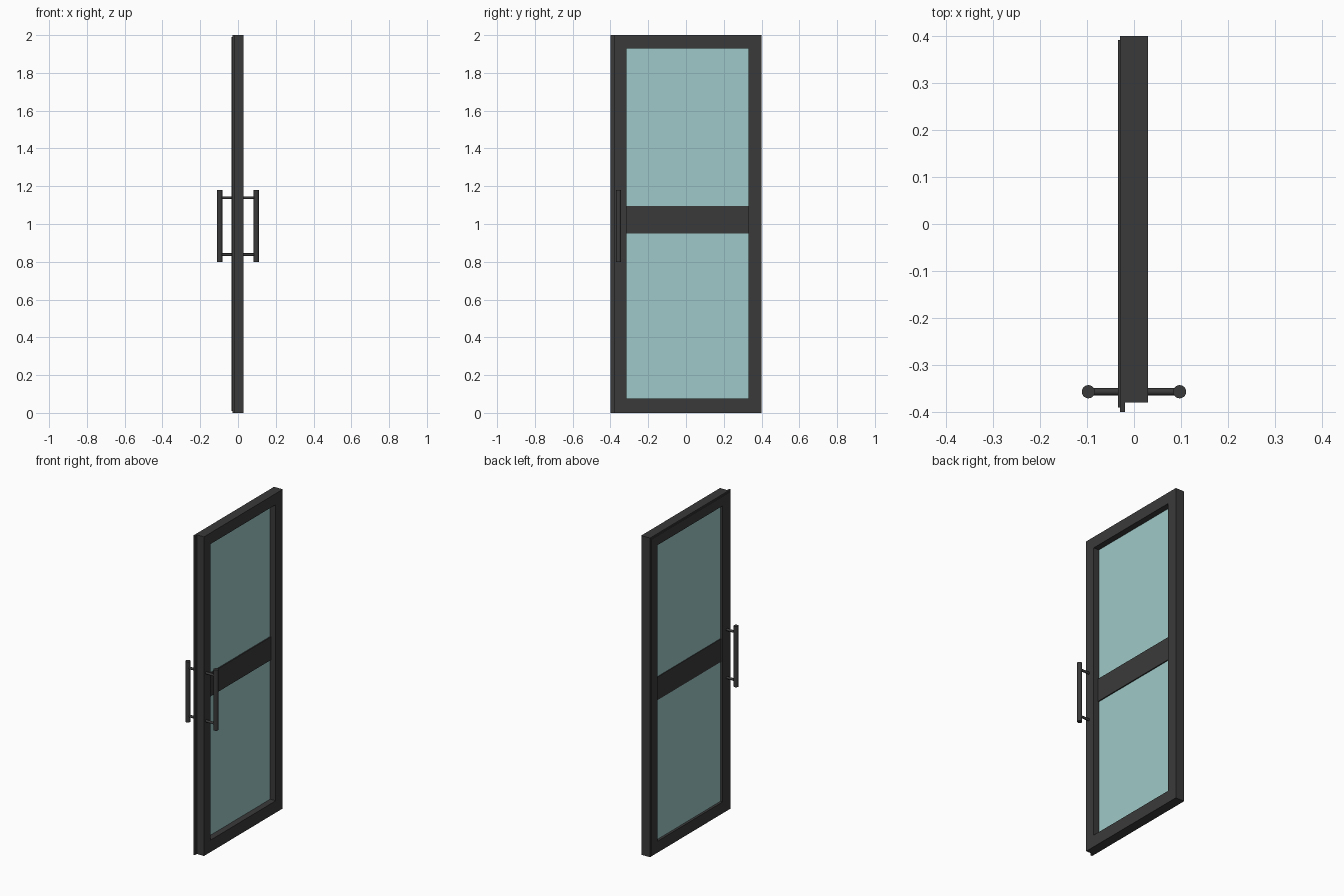
import bpy
import bmesh
from mathutils import Matrix, Vector

cube = bpy.data.objects.get("Cube")
if cube:
    bpy.data.objects.remove(cube, do_unlink=True)


def material(name, rgb):
    mat = bpy.data.materials.new(name)
    mat.use_nodes = True
    color = (*rgb, 1.0)
    mat.diffuse_color = color
    mat.node_tree.nodes["Principled BSDF"].inputs["Base Color"].default_value = color
    return mat


METAL = material("dark grey metal", (0.042, 0.042, 0.042))
GLASS = material("pale teal glass", (0.347, 0.584, 0.578))


def finish(name, bm, mat):
    bmesh.ops.recalc_face_normals(bm, faces=bm.faces)
    mesh = bpy.data.meshes.new(name)
    bm.to_mesh(mesh)
    bm.free()
    mesh.materials.append(mat)
    obj = bpy.data.objects.new(name, mesh)
    bpy.context.collection.objects.link(obj)
    return obj


def box(name, x, y, z, mat):
    """Box from (min, max) ranges."""
    bm = bmesh.new()
    bmesh.ops.create_cube(bm, size=1)
    for v in bm.verts:
        v.co = [(r[0] + r[1]) / 2 + c * (r[1] - r[0]) for r, c in zip((x, y, z), v.co)]
    return finish(name, bm, mat)


def frame(name, x, outer, inner, mat):
    """Rectangular ring, extruded along x; outer and inner are (y range, z range)."""
    bm = bmesh.new()

    def loop(rect, depth):
        (y0, y1), (z0, z1) = rect
        return [bm.verts.new((depth, y, z)) for y, z in ((y0, z0), (y1, z0), (y1, z1), (y0, z1))]

    loops = [loop(outer, x[0]), loop(outer, x[1]), loop(inner, x[1]), loop(inner, x[0])]
    for a, b in zip(loops, loops[1:] + loops[:1]):
        for i in range(4):
            j = (i + 1) % 4
            bm.faces.new((a[i], a[j], b[j], b[i]))
    return finish(name, bm, mat)


def rod(name, start, end, radius, mat):
    """Capped cylinder between two points."""
    start, end = Vector(start), Vector(end)
    axis = end - start
    turn = axis.to_track_quat("Z", "Y").to_matrix().to_4x4()
    bm = bmesh.new()
    bmesh.ops.create_cone(bm, cap_ends=True, segments=32, radius1=radius, radius2=radius,
                          depth=axis.length,
                          matrix=Matrix.Translation((start + end) / 2) @ turn)
    obj = finish(name, bm, mat)
    bpy.ops.object.select_all(action="DESELECT")
    obj.select_set(True)
    bpy.context.view_layer.objects.active = obj
    bpy.ops.object.shade_smooth_by_angle()
    return obj


# Door leaf: main frame, thin facing frame and closing lip
opening_y = (-0.315, 0.33)
opening = (opening_y, (0.075, 1.93))
frame("door_frame", (-0.03, 0.03), ((-0.38, 0.4), (0, 2)), opening, METAL)
frame("facing_frame", (-0.034, -0.03), ((-0.39, 0.392), (0.01, 1.99)), opening, METAL)
box("closing_lip", (-0.03, -0.019), (-0.4, -0.38), (0, 2), METAL)

# Glass panes and the rail between them
rail_z = (0.95, 1.095)
box("lower_glass", (-0.019, -0.008), opening_y, (opening[1][0], rail_z[0]), GLASS)
box("upper_glass", (-0.019, -0.008), opening_y, (rail_z[1], opening[1][1]), GLASS)
box("middle_rail", (-0.023, -0.001), opening_y, rail_z, METAL)

# Pull handles on both faces
handle_y = -0.357
for side, sign in (("left", 1), ("right", -1)):
    x = 0.097 * sign
    rod(f"{side}_handle_bar", (x, handle_y, 0.8), (x, handle_y, 1.18), 0.014, METAL)
    for level, z in (("lower", 0.838), ("upper", 1.139)):
        rod(f"{side}_{level}_handle_post", (0.028 * sign, handle_y, z), (x, handle_y, z),
            0.0075, METAL)
